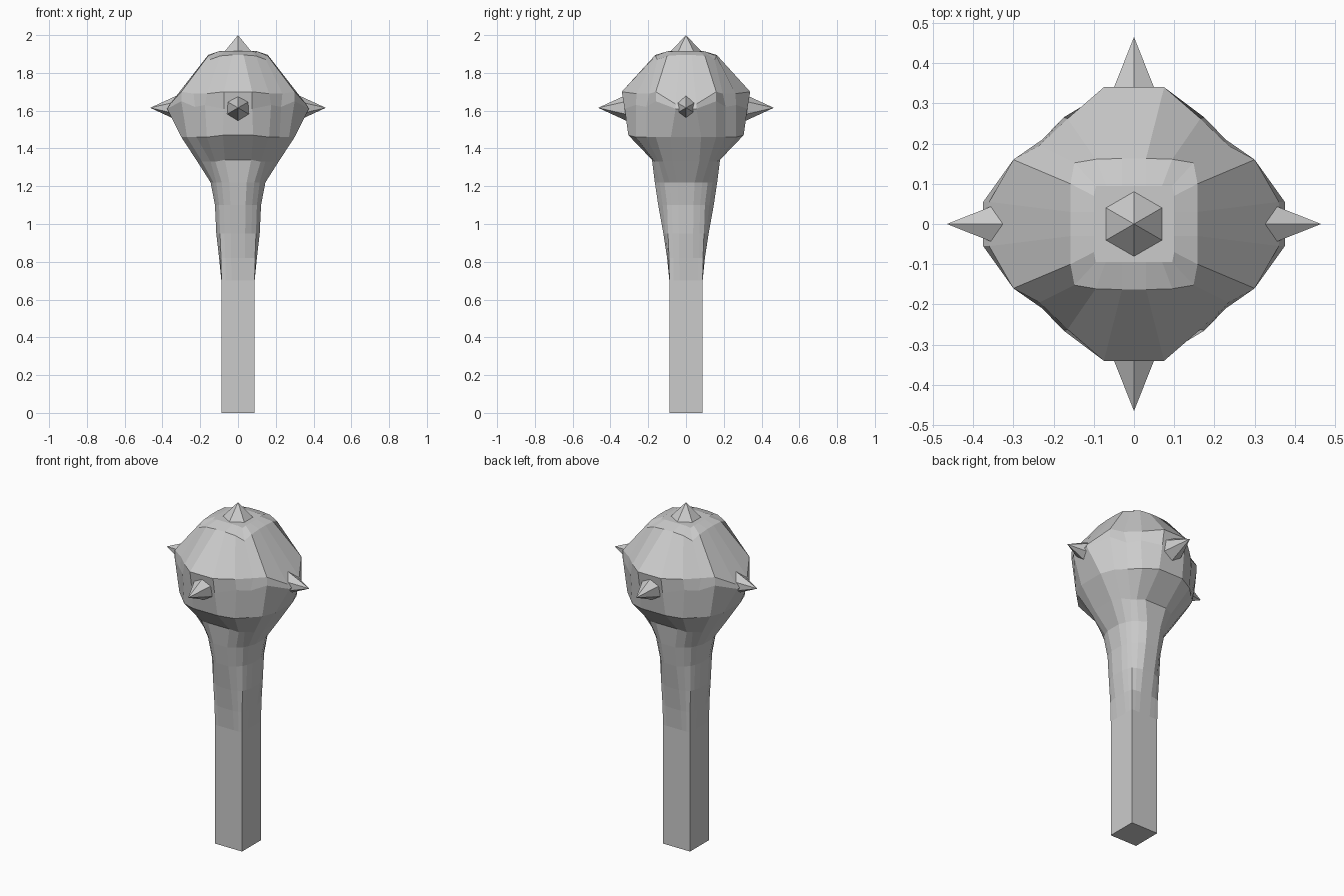
import bpy, bmesh
from math import pi
from mathutils import Matrix

if "Cube" in bpy.data.objects:
    bpy.data.objects.remove(bpy.data.objects["Cube"])

grey = bpy.data.materials.new("plain grey")
grey.use_nodes = True
colour = (0.6, 0.6, 0.6, 1)
grey.diffuse_color = colour
grey.node_tree.nodes["Principled BSDF"].inputs["Base Color"].default_value = colour


def finish(name, bm):
    bmesh.ops.recalc_face_normals(bm, faces=bm.faces)
    mesh = bpy.data.meshes.new(name)
    bm.to_mesh(mesh)
    bm.free()
    mesh.materials.append(grey)
    obj = bpy.data.objects.new(name, mesh)
    bpy.context.collection.objects.link(obj)
    return obj


def square_ring(z, x, y, corner):
    """Quarter of a ring whose sides bulge past its corners."""
    a, b = corner * 0.4, corner * 0.75
    return [(x, a, z), ((x + corner) / 2, b, z), (corner, corner, z),
            (b, (y + corner) / 2, z), (a, y, z)]


# Quarter rings from the butt of the handle to the crown
quarters = [square_ring(*r) for r in [
    (0, .088, .088, .088), (.70, .088, .088, .088), (.82, .1, .1, .09),
    (.95, .115, .12, .095), (1.1, .122, .147, .1), (1.22, .145, .165, .115)]]
quarters += [
    [(.215, .07, 1.33), (.19, .12, 1.33), (.145, .145, 1.33), (.12, .165, 1.33), (.07, .18, 1.34)],
    [(.30, .08, 1.46), (.27, .16, 1.46), (.22, .21, 1.46), (.165, .265, 1.46), (.08, .305, 1.47)],
    [(.375, .055, 1.61), (.30, .16, 1.65), (.228, .21, 1.62), (.175, .265, 1.63), (.075, .325, 1.61)],
    [(.36, .055, 1.635), (.30, .16, 1.70), (.235, .195, 1.69), (.165, .262, 1.69), (.075, .34, 1.70)],
    [(.158, .03, 1.895), (.158, .1, 1.89), (.148, .152, 1.87), (.095, .161, 1.89), (.03, .163, 1.895)],
    [(.1, .03, 1.915), (.1, .07, 1.915), (.095, .095, 1.91), (.07, .095, 1.915), (.03, .095, 1.915)],
]

# Club body: mirror each quarter round the axis and bridge the rings
bm = bmesh.new()
rings = []
for q in quarters:
    half = q + [(-x, y, z) for x, y, z in reversed(q)]
    full = half + [(x, -y, z) for x, y, z in reversed(half)]
    rings.append([bm.verts.new(p) for p in full])
for low, high in zip(rings, rings[1:]):
    for i in range(len(low)):
        j = (i + 1) % len(low)
        bm.faces.new((low[i], low[j], high[j], high[i]))
bm.faces.new(rings[0])
bm.faces.new(rings[-1])
finish("club_body", bm)


# Six-sided spikes, each pointing away from the head
def spike(name, matrix, radius, length):
    bm = bmesh.new()
    bmesh.ops.create_cone(bm, cap_ends=True, segments=6, radius1=radius,
                          radius2=0, depth=length,
                          matrix=matrix @ Matrix.Translation((0, 0, length / 2)))
    bmesh.ops.remove_doubles(bm, verts=bm.verts, dist=0.0001)
    finish(name, bm)


spike("top_spike", Matrix.Translation((0, 0, 1.91)), .085, .09)
for k, name in enumerate(("left", "back", "right", "front")):
    turn = Matrix.Rotation(k * pi / 2, 4, "Z") @ Matrix.Rotation(pi / 2, 4, "Y")
    roll = Matrix.Rotation(pi / 2, 4, "Z")
    place = Matrix.Translation((0, 0, 1.615)) @ turn @ Matrix.Translation((0, 0, .295)) @ roll
    spike(name + "_spike", place, .078, .17)
